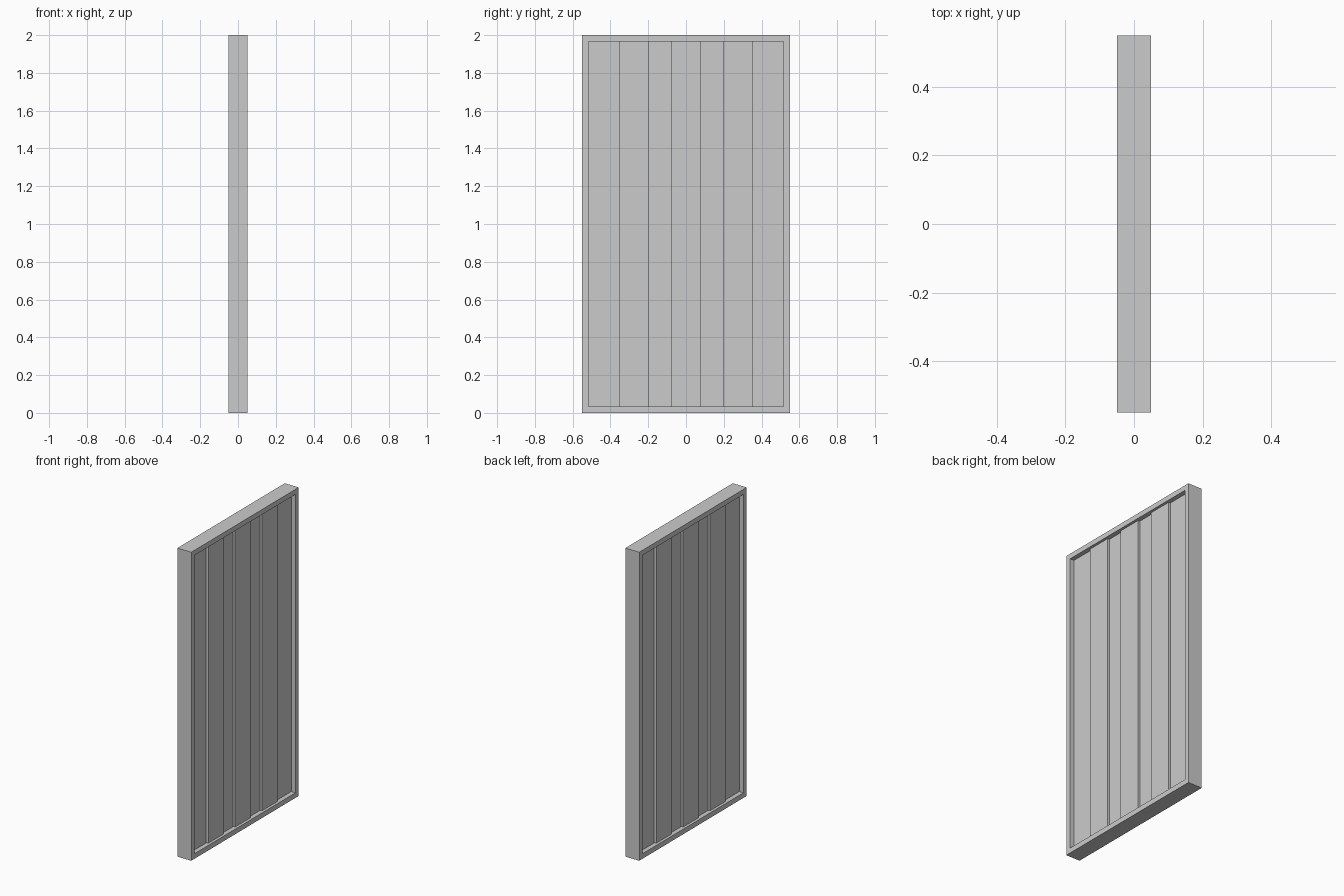
import bpy, bmesh

if "Cube" in bpy.data.objects:
    bpy.data.objects.remove(bpy.data.objects["Cube"])

H, W, D = 2.0, 1.1, 0.1      # overall height, width, depth
B = 0.033                    # frame border


def new_object(name, bm):
    bmesh.ops.recalc_face_normals(bm, faces=bm.faces[:])
    mesh = bpy.data.meshes.new(name)
    bm.to_mesh(mesh)
    bm.free()
    obj = bpy.data.objects.new(name, mesh)
    bpy.context.collection.objects.link(obj)
    return obj


def box(name, size, y=0.0):
    bm = bmesh.new()
    bmesh.ops.create_cube(bm, size=1)
    bmesh.ops.scale(bm, vec=size, verts=bm.verts)
    bmesh.ops.translate(bm, vec=(0, y, H / 2), verts=bm.verts)
    return new_object(name, bm)


# Rectangular frame: one continuous ring with an open centre
bm = bmesh.new()
signs = [(-1, -1), (1, -1), (1, 1), (-1, 1)]
loops = [[bm.verts.new((x, sy * (W / 2 - b), H / 2 + sz * (H / 2 - b))) for sy, sz in signs]
         for x, b in ((D / 2, 0), (D / 2, B), (-D / 2, B), (-D / 2, 0))]
for k in range(4):
    a, b = loops[k], loops[(k + 1) % 4]
    for i in range(4):
        j = (i + 1) % 4
        bm.faces.new((a[i], a[j], b[j], b[i]))
new_object("frame", bm)

# Recessed flat panel
box("panel", (0.04, W - 2 * B, H - 2 * B))

# Three vertical strips standing proud on both sides
for i in (-1, 0, 1):
    box(f"vertical_strip_{i + 2}", (0.07, 0.158, H - 2 * B - 0.004), y=0.275 * i)
